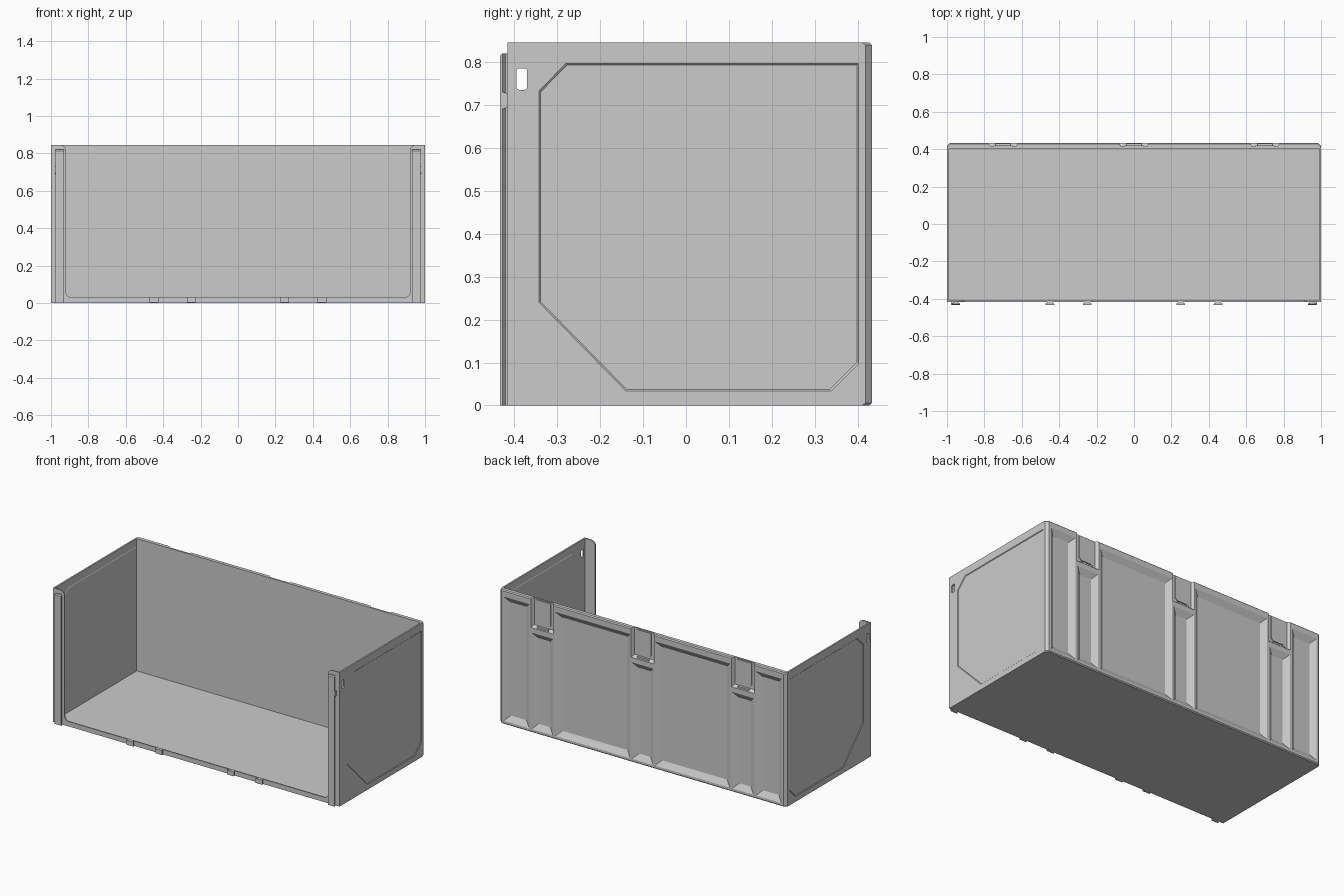
import bpy, bmesh
from math import sin, cos, radians

if "Cube" in bpy.data.objects:
    bpy.data.objects.remove(bpy.data.objects["Cube"])

H = 0.845


def loft(bm, ring_a, ring_b):
    """Closed solid between two matching rings of 3D points."""
    a = [bm.verts.new(p) for p in ring_a]
    b = [bm.verts.new(p) for p in ring_b]
    n = len(a)
    faces = [bm.faces.new(a), bm.faces.new(b[::-1])]
    for i in range(n):
        j = (i + 1) % n
        faces.append(bm.faces.new((a[i], b[i], b[j], a[j])))
    bmesh.ops.recalc_face_normals(bm, faces=faces)


def place(pts, axis, d):
    """Put a 2D profile on the plane at distance d along an axis."""
    if axis == 'x':
        return [(d, u, v) for u, v in pts]
    if axis == 'y':
        return [(u, d, v) for u, v in pts]
    return [(u, v, d) for u, v in pts]


def prism(bm, pts, axis, a, b):
    loft(bm, place(pts, axis, a), place(pts, axis, b))


def rect(u0, u1, v0, v1):
    return [(u0, v0), (u1, v0), (u1, v1), (u0, v1)]


def arc(cx, cz, r, a0, a1, n=6):
    return [(cx + r * cos(radians(a0 + (a1 - a0) * i / n)),
             cz + r * sin(radians(a0 + (a1 - a0) * i / n))) for i in range(n + 1)]


def finish(name, bm):
    me = bpy.data.meshes.new(name)
    bm.to_mesh(me)
    bm.free()
    ob = bpy.data.objects.new(name, me)
    bpy.context.collection.objects.link(ob)
    return ob


# side panel outline and its slightly smaller bottom outline (y, z)
PANEL = [(-0.343, 0.733), (-0.28, 0.797), (0.402, 0.797), (0.402, 0.097),
         (0.338, 0.033), (-0.14, 0.033), (-0.343, 0.24)]
PANEL_IN = [(0.03 + (y - 0.03) * 0.989, 0.415 + (z - 0.415) * 0.989) for y, z in PANEL]

# shell: back and side walls as one U-shaped plan
bm = bmesh.new()
prism(bm, [(-1, -0.408), (-1, 0.418), (-0.985, 0.433), (0.985, 0.433), (1, 0.418),
           (1, -0.408), (0.99, -0.408), (0.99, 0.405), (-0.99, 0.405), (-0.99, -0.408)],
      'z', 0, H)
rim = [e for e in bm.edges if all(v.co.y > 0.417 for v in e.verts)
       and abs(e.verts[0].co.z - e.verts[1].co.z) < 1e-5]
bmesh.ops.bevel(bm, geom=rim, offset=0.006, segments=1, affect='EDGES')
shell = finish("wall_shell", bm)

# cutter: tapered pockets in the back, latch recesses, side panels, hand slots
bm = bmesh.new()
pockets = [(-0.075, 0.075, 0.02, 0.63)]
for s in (1, -1):
    for x0, x1, top in ((0.085, 0.61, 0.805), (0.625, 0.775, 0.63), (0.79, 0.97, 0.805)):
        pockets.append((min(s * x0, s * x1), max(s * x0, s * x1), 0.02, top))
for x0, x1, z0, z1 in pockets:
    k = 0.035
    loft(bm, place(rect(x0, x1, z0, z1), 'y', 0.4335),
         place(rect(x0 + k, x1 - k, z0 + k, z1 - k), 'y', 0.411))
for x in (-0.7, 0, 0.7):
    loft(bm, place(rect(x - 0.08, x + 0.08, 0.66, 0.87), 'y', 0.4335),
         place(rect(x - 0.068, x + 0.068, 0.675, 0.87), 'y', 0.415))
slot = (arc(-0.376, 0.779, 0.006, 0, 90, 3) + arc(-0.389, 0.779, 0.006, 90, 180, 3)
        + arc(-0.389, 0.741, 0.006, 180, 270, 3) + arc(-0.376, 0.741, 0.006, 270, 360, 3))
for s in (1, -1):
    loft(bm, place(PANEL, 'x', s * 1.0005), place(PANEL_IN, 'x', s * 0.9965))
    prism(bm, slot, 'x', s * 0.97, s * 1.02)
cutter = finish("recess_cutter", bm)
cutter.hide_render = True
mod = shell.modifiers.new("recesses", 'BOOLEAN')
mod.operation, mod.solver, mod.object = 'DIFFERENCE', 'EXACT', cutter
bpy.context.view_layer.objects.active = shell
bpy.ops.object.modifier_apply(modifier=mod.name)
bpy.data.objects.remove(cutter)

# raised inner side of the pressed panels
for s, side in ((1, "right"), (-1, "left")):
    bm = bmesh.new()
    loft(bm, place(PANEL, 'x', s * 0.9905), place(PANEL_IN, 'x', s * 0.988))
    finish("inner_panel_" + side, bm)

# floor
bm = bmesh.new()
prism(bm, rect(-0.995, 0.995, -0.41, 0.41), 'z', 0, 0.01)
finish("floor", bm)

# front frame: U-shaped flange with rounded corners
half = [(1, 0), (1, H)] + arc(0.95, H - 0.03, 0.03, 90, 180) + arc(0.89, 0.06, 0.03, 0, -90)
bm = bmesh.new()
prism(bm, half + [(-x, z) for x, z in half[::-1]], 'y', -0.416, -0.408)
finish("front_frame", bm)


def dovetail(x, w, n):
    return [(x - n, -0.415), (x - n, -0.42), (x - w, -0.427), (x - w, -0.433),
            (x + w, -0.433), (x + w, -0.427), (x + n, -0.42), (x + n, -0.415)]


# front corner rails with tapered tops, and their catches
for s, side in ((1, "right"), (-1, "left")):
    x = s * 0.953
    bm = bmesh.new()
    loft(bm, place(dovetail(x, 0.023, 0.014), 'z', 0), place(dovetail(x, 0.023, 0.014), 'z', 0.82))
    top_edges = [e for e in bm.edges if all(v.co.z > 0.81 and v.co.y < -0.43 for v in e.verts)]
    bmesh.ops.bevel(bm, geom=top_edges, offset=0.006, segments=1, affect='EDGES')
    finish("corner_rail_" + side, bm)
    bm = bmesh.new()
    prism(bm, [(-0.431, 0.697), (-0.425, 0.69), (-0.415, 0.695), (-0.415, 0.725),
               (-0.425, 0.73), (-0.431, 0.727)], 'x', s * 0.96, s * 0.978)
    finish("rail_catch_" + side, bm)

# dovetail lugs on the front lip
for i, x in enumerate((-0.45, -0.25, 0.25, 0.45)):
    bm = bmesh.new()
    prism(bm, dovetail(x, 0.024, 0.014), 'z', 0.003, 0.032)
    finish(f"front_lug_{i + 1}", bm)

# latch plates and small lips inside the back recesses
for i, x in enumerate((-0.7, 0, 0.7)):
    bm = bmesh.new()
    prism(bm, [(x - 0.05, 0.70), (x - 0.035, 0.685), (x + 0.035, 0.685), (x + 0.05, 0.70),
               (x + 0.05, 0.838), (x - 0.05, 0.838)], 'y', 0.413, 0.42)
    prism(bm, rect(x - 0.04, x + 0.04, 0.664, 0.674), 'y', 0.413, 0.43)
    finish(f"latch_plate_{i + 1}", bm)
